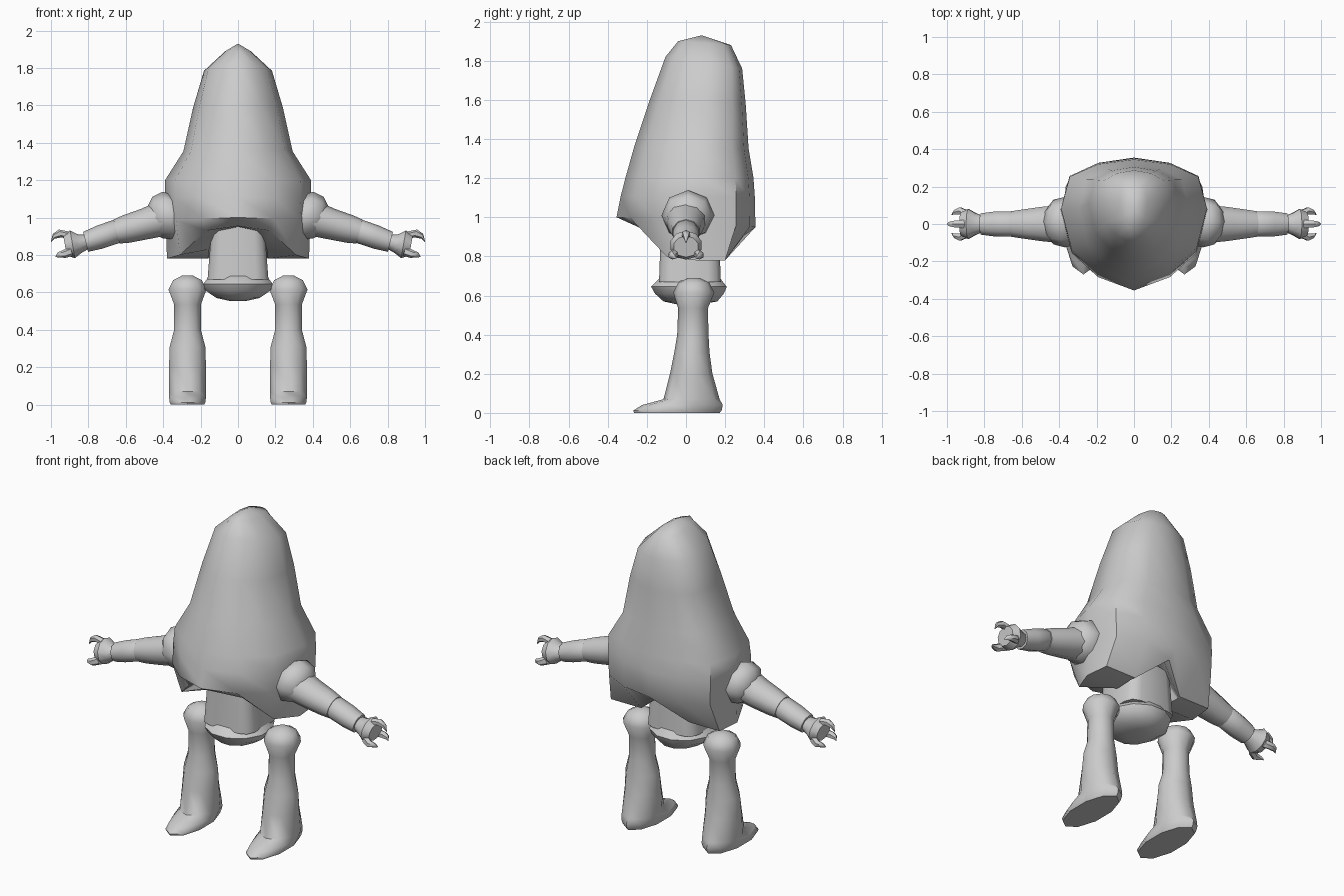
import bpy, bmesh, math
from mathutils import Vector

if "Cube" in bpy.data.objects:
    bpy.data.objects.remove(bpy.data.objects["Cube"])

grey = bpy.data.materials.new("plain_grey")
grey.diffuse_color = (0.6, 0.6, 0.6, 1)
grey.use_nodes = True
grey.node_tree.nodes["Principled BSDF"].inputs["Base Color"].default_value = grey.diffuse_color


def skin(name, rings, angle=50):
    """Bridge closed rings of equal length into one capped, smooth-shaded part."""
    bm = bmesh.new()
    loops = [[bm.verts.new(p) for p in r] for r in rings]
    n = len(loops[0])
    for a, b in zip(loops, loops[1:]):
        for i in range(n):
            j = (i + 1) % n
            bm.faces.new((a[i], a[j], b[j], b[i]))
    bm.faces.new(loops[0])
    bm.faces.new(loops[-1])
    bmesh.ops.remove_doubles(bm, verts=bm.verts, dist=0.0005)
    bmesh.ops.recalc_face_normals(bm, faces=bm.faces)
    me = bpy.data.meshes.new(name)
    bm.to_mesh(me)
    bm.free()
    me.materials.append(grey)
    me.polygons.foreach_set("use_smooth", [True] * len(me.polygons))
    me.set_sharp_from_angle(angle=math.radians(angle))
    ob = bpy.data.objects.new(name, me)
    bpy.context.collection.objects.link(ob)
    return ob


def full(half):
    """Mirror a back-to-front half ring across x."""
    return half + [(-x, y, z) for x, y, z in reversed(half[1:-1])]


def upright(stations, cx=0.0, n=10, power=1.0):
    """Horizontal oval rings from (z, half width, front y, back y)."""
    rings = []
    for z, w, yf, yb in stations:
        ring = []
        for k in range(n):
            a = 2 * math.pi * (k + 0.5) / n
            c, s = math.cos(a), math.sin(a)
            c, s = (math.copysign(abs(v) ** power, v) for v in (c, s))
            ring.append((cx + w * c, (yf + yb) / 2 + (yb - yf) / 2 * s, z))
        rings.append(ring)
    return rings


def limb(stations, tilt, side, n=10):
    """Rings square to an arm sloping down by tilt, from (x, y, z, ry, rz)."""
    up = Vector((math.sin(tilt), 0, math.cos(tilt)))
    rings = []
    for x, y, z, ry, rz in stations:
        ring = []
        for k in range(n):
            a = 2 * math.pi * k / n
            p = Vector((x, y, z)) + Vector((0, ry * math.sin(a), 0)) + up * rz * math.cos(a)
            ring.append((side * p.x, p.y, p.z))
        rings.append(ring)
    return rings


# Hooded body: rounded wedge section, (width share, back-to-front share)
SECTION = [(0, 1), (.5, .96), (.88, .86), (1, .6), (.86, .28), (.5, .1), (0, 0)]
# front z, back z, half width, front y, back y
HOOD = [(1.0, .95, .385, -.355, .355), (1.11, 1.1, .392, -.333, .352),
        (1.2, 1.2, .39, -.31, .345), (1.36, 1.35, .292, -.265, .32),
        (1.6, 1.58, .24, -.185, .305), (1.82, 1.76, .182, -.105, .287),
        (1.9, 1.88, .07, -.04, .23)]
body = [
    # underside recess, flap inner edge, flap outer edge
    full([(0, .1, .95), (.15, .1, .93), (.155, .08, .93), (.155, .04, .93),
          (.15, -.02, .93), (.1, -.08, .94), (0, -.1, .95)]),
    full([(0, .25, .93), (.16, .19, .78), (.165, .17, .78), (.16, .05, .78),
          (.155, -.03, .83), (.1, -.12, .93), (0, -.15, .95)]),
    full([(0, .3, .91), (.16, .2, .78), (.365, .2, .78), (.38, .05, .78),
          (.31, -.1, .8), (.17, -.2, .93), (0, -.25, .955)])]
for zf, zb, w, yf, yb in HOOD:
    body.append(full([(u * w, yf + v * (yb - yf), zf + v * (zb - zf)) for u, v in SECTION]))
body.append([(0, .08, 1.93)] * 12)
skin("body", body)

# Waist block and pelvis bowl
skin("waist", upright([(.96, .142, -.13, .17), (.67, .165, -.14, .18)], n=12, power=.4))
skin("pelvis", upright([(.70, .15, -.13, .17), (.645, .192, -.185, .215), (.61, .18, -.165, .2),
                        (.57, .12, -.12, .165), (.555, .05, -.05, .08)], n=12))

for side, label in ((1, "right"), (-1, "left")):
    # Shoulder and upper arm
    skin(label + "_shoulder", limb([
        (.27, .01, 1.01, .07, .07), (.30, .01, 1.01, .12, .105), (.37, .01, 1.01, .135, .132),
        (.43, .01, 1.0, .12, .115), (.47, .01, .985, .07, .07)], math.radians(14), side, 8))
    skin(label + "_upper_arm", limb([
        (.36, 0, 1.01, .11, .10), (.50, 0, .965, .095, .083), (.60, 0, .938, .08, .075),
        (.65, 0, .925, .072, .066)], math.radians(14), side))
    # Forearm
    skin(label + "_forearm", limb([
        (.64, 0, .928, .06, .055), (.655, 0, .924, .07, .064), (.74, 0, .895, .07, .063),
        (.815, 0, .87, .06, .055)], math.radians(14), side))
    # Hand with three curved claws
    skin(label + "_hand", limb([
        (.81, 0, .87, .045, .04), (.845, 0, .86, .06, .05), (.885, 0, .857, .083, .075),
        (.925, 0, .85, .065, .055)], math.radians(10), side))
    for name, path in (
            ("upper_claw", [(.89, 0, .9), (.95, 0, .915), (.985, 0, .9), (1.0, 0, .87)]),
            ("front_claw", [(.89, -.05, .82), (.93, -.07, .805), (.96, -.063, .8), (.975, -.05, .79)]),
            ("back_claw", [(.89, .05, .82), (.93, .07, .805), (.96, .063, .8), (.975, .05, .79)])):
        radii = (.026, .022, .014, .002)
        skin(f"{label}_{name}", limb([(*p, r, r) for p, r in zip(path, radii)],
                                     math.radians(20), side, 6))

    # Leg with round knee cap, flared shin and pointed foot
    skin(label + "_leg", upright([
        (.69, .03, .01, .07), (.665, .08, -.04, .12), (.615, .107, -.065, .145),
        (.535, .075, -.04, .112), (.40, .075, -.045, .115), (.31, .1, -.06, .12),
        (.2, .104, -.082, .135), (.07, .104, -.115, .172), (.04, .104, -.225, .188),
        (.012, .1, -.27, .182), (0, .095, -.265, .172)], cx=.27 * side))
